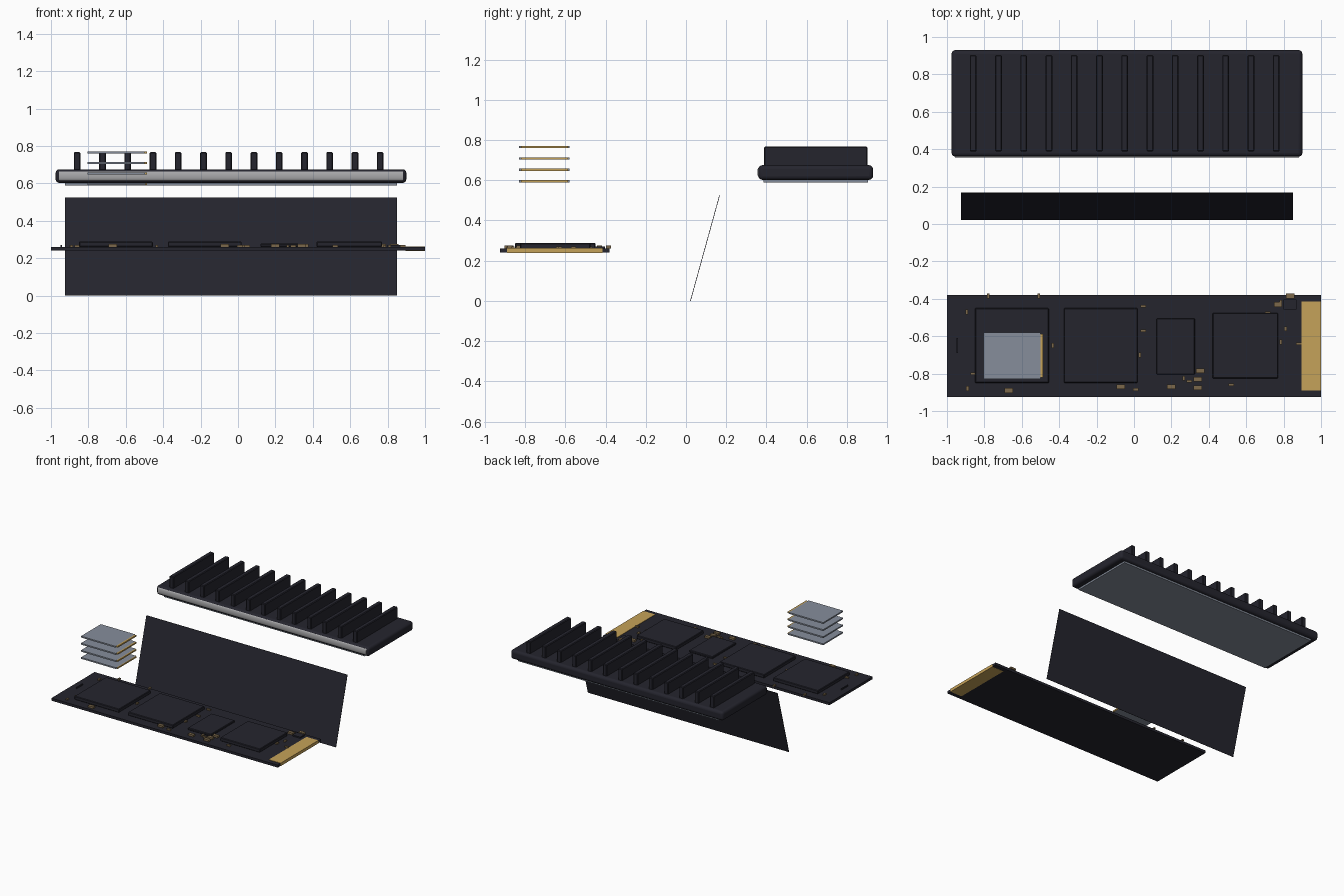
import bpy, bmesh, math
from mathutils import Matrix, Vector

cube = bpy.data.objects.get("Cube")
if cube:
    bpy.data.objects.remove(cube, do_unlink=True)


def material(name, *rgb):
    mat = bpy.data.materials.new(name)
    mat.use_nodes = True
    mat.diffuse_color = (*rgb, 1)
    mat.node_tree.nodes["Principled BSDF"].inputs["Base Color"].default_value = (*rgb, 1)
    return mat


charcoal = material("charcoal", 0.018, 0.018, 0.027)
gold = material("gold", 0.56, 0.36, 0.1)
tan = material("dull_gold", 0.2, 0.14, 0.07)
grey = material("blue_grey", 0.24, 0.27, 0.33)
silver = material("silver", 0.4, 0.4, 0.41)


def finish(name, bm, mat):
    mesh = bpy.data.meshes.new(name)
    bm.to_mesh(mesh)
    bm.free()
    mesh.materials.append(mat)
    obj = bpy.data.objects.new(name, mesh)
    bpy.context.collection.objects.link(obj)
    return obj


def boxes(name, ranges, mat, bevel=0, segments=1):
    """One object made of boxes, each given as x, y and z ranges."""
    bm = bmesh.new()
    for x, y, z in ranges:
        lo, hi = Vector((x[0], y[0], z[0])), Vector((x[1], y[1], z[1]))
        bmesh.ops.create_cube(bm, size=1, matrix=Matrix.Translation((lo + hi) / 2)
                              @ Matrix.Diagonal((*(hi - lo), 1)))
    obj = finish(name, bm, mat)
    if bevel:
        mod = obj.modifiers.new("rounded_edges", "BEVEL")
        mod.width, mod.segments = bevel, segments
    return obj


def smooth(obj):
    bpy.ops.object.select_all(action="DESELECT")
    obj.select_set(True)
    bpy.context.view_layer.objects.active = obj
    bpy.ops.object.shade_smooth_by_angle(angle=math.radians(40))


# Circuit board with its gold edge connector
board_z = (0.24, 0.26)
boxes("circuit_board", [((-1, 0.999), (-0.925, -0.38), board_z)], charcoal)
boxes("edge_connector", [((0.895, 1), (-0.89, -0.415), (0.239, 0.263))], gold)

# Chips on the board
chips = {
    "memory_chip_left": ((-0.85, -0.455), (-0.85, -0.45), 0.288),
    "memory_chip_right": ((-0.375, 0.02), (-0.85, -0.45), 0.288),
    "power_chip": ((0.12, 0.325), (-0.805, -0.505), 0.278),
    "controller_chip": ((0.42, 0.77), (-0.825, -0.475), 0.288),
}
for name, (x, y, top) in chips.items():
    boxes(name, [(x, y, (board_z[1], top))], charcoal, bevel=0.004)


# Small components, grouped by footprint
def components(name, spots, width, depth, mat, top=0.27):
    boxes(name, [((x - width / 2, x + width / 2), (y - depth / 2, y + depth / 2),
                  (board_z[1], top)) for x, y in spots], mat)


components("large_capacitors", [
    (-0.67, -0.89), (-0.07, -0.87), (0.2, -0.87), (0.34, -0.875), (0.355, -0.785),
    (0.34, -0.83), (0.77, -0.43), (0.835, -0.385)], 0.045, 0.025, tan, 0.275)
components("flat_resistors", [
    (0.05, -0.44), (0.295, -0.84), (0.715, -0.475), (0.05, -0.57), (0.01, -0.885),
    (0.52, -0.86), (0.88, -0.64), (-0.86, -0.8)], 0.03, 0.014, tan)
components("upright_resistors", [
    (-0.435, -0.65), (-0.895, -0.47), (-0.89, -0.88), (0.03, -0.7), (0.265, -0.825),
    (0.785, -0.63), (0.81, -0.56), (0.785, -0.42), (-0.78, -0.385), (-0.51, -0.385)],
    0.014, 0.026, tan)
components("inductor", [(0.835, -0.43)], 0.07, 0.055, charcoal)
components("marker_diode", [(-0.945, -0.65)], 0.008, 0.08, charcoal)

# Exploded stack of memory dies with gold contact edges
for i in range(4):
    z = 0.59 + i * 0.0565
    right = -0.495 - i * 0.002
    span = (z, z + 0.011)
    boxes(f"memory_die_{i + 1}", [((-0.805, right), (-0.83, -0.58), span)], grey)
    boxes(f"die_contacts_{i + 1}", [((right, -0.487), (-0.82, -0.587), span)], gold)

# Leaning label sheet
label = boxes("label_sheet", [((-0.925, 0.85), (-0.0015, 0.0015), (0, 0.544))], charcoal)
label.location.y = 0.022
label.rotation_euler.x = -math.atan2(0.145, 0.525)

# Heatsink base, fins, thermal pad and bright front trim
smooth(boxes("heatsink_base", [((-0.975, 0.9), (0.36, 0.93), (0.602, 0.675))],
             charcoal, bevel=0.02, segments=4))
fins = [-0.86 + i * 0.135 for i in range(13)]
boxes("heatsink_fins", [((x - 0.018, x + 0.018), (0.388, 0.903), (0.66, 0.767))
                        for x in fins], charcoal, bevel=0.005)
boxes("thermal_pad", [((-0.925, 0.85), (0.385, 0.905), (0.588, 0.61))], grey)

bm = bmesh.new()
bmesh.ops.create_cone(bm, cap_ends=True, segments=24, radius1=1, radius2=1, depth=1,
                      matrix=Matrix.Translation((-0.0375, 0.362, 0.64))
                      @ Matrix.Diagonal((1.84, 0.007, 0.024, 1))
                      @ Matrix.Rotation(math.pi / 2, 4, "Y"))
smooth(finish("front_trim", bm, silver))
